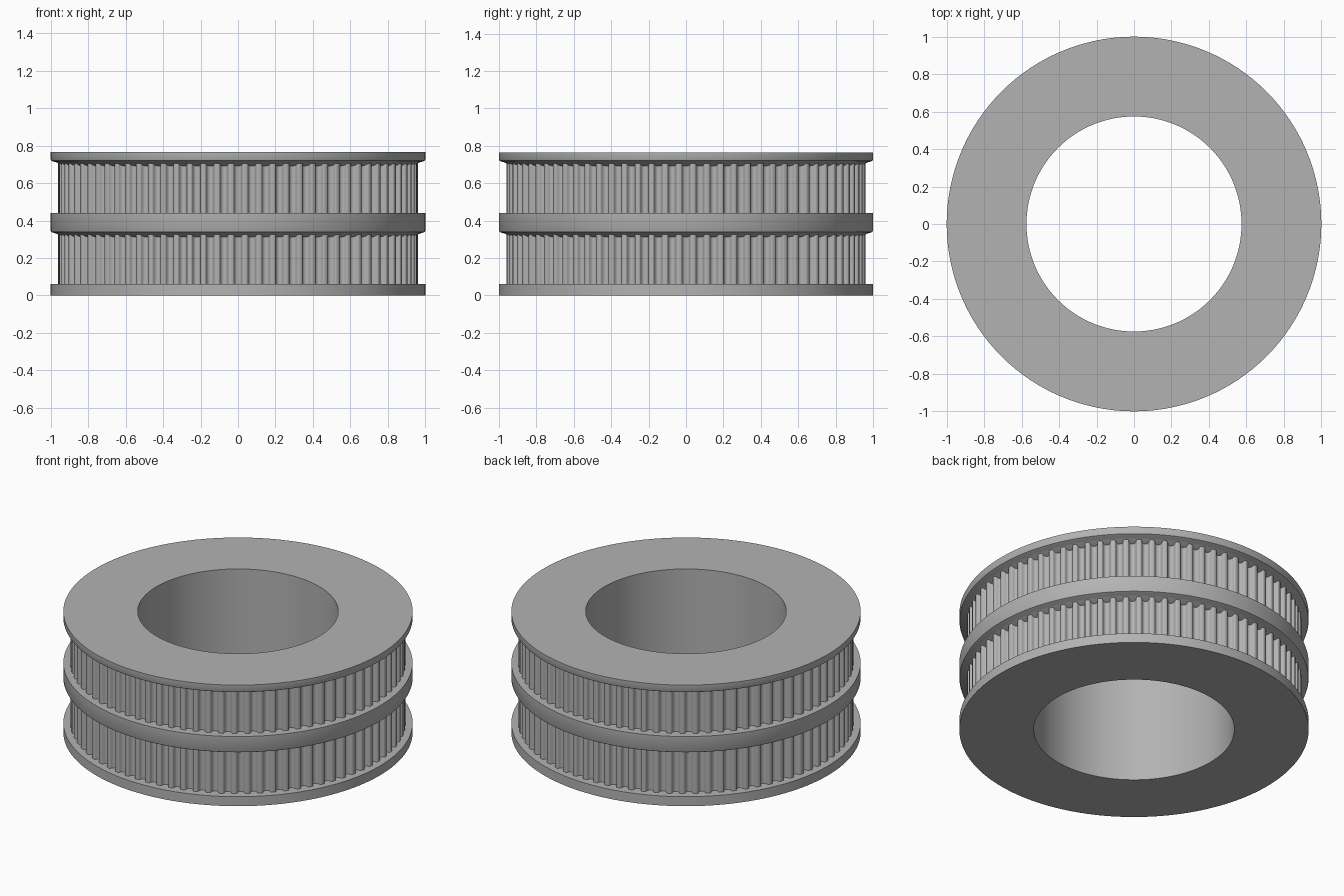
import bpy
import bmesh
from math import pi, sin, cos, radians

cube = bpy.data.objects.get("Cube")
if cube:
    bpy.data.objects.remove(cube, do_unlink=True)

TEETH = 80
LAND_R = 0.96       # tooth tips
ROOT_R = 0.93       # groove floors
BORE_R = 0.574
HEIGHT = 0.765

metal = bpy.data.materials.new("grey metal")
metal.use_nodes = True
metal.diffuse_color = (0.45, 0.45, 0.45, 1)
metal.node_tree.nodes["Principled BSDF"].inputs["Base Color"].default_value = (0.45, 0.45, 0.45, 1)


def ring_solid(name, sections, angle):
    """Closed ring: each section is a closed list of (x, y, z), joined to the next."""
    bm = bmesh.new()
    loops = [[bm.verts.new(p) for p in s] for s in sections]
    for i, a in enumerate(loops):
        b = loops[(i + 1) % len(loops)]
        for j in range(len(a)):
            k = (j + 1) % len(a)
            bm.faces.new((a[j], b[j], b[k], a[k]))
    bmesh.ops.recalc_face_normals(bm, faces=bm.faces)
    mesh = bpy.data.meshes.new(name)
    bm.to_mesh(mesh)
    bm.free()
    mesh.materials.append(metal)
    obj = bpy.data.objects.new(name, mesh)
    bpy.context.collection.objects.link(obj)
    bpy.ops.object.select_all(action='DESELECT')
    obj.select_set(True)
    bpy.context.view_layer.objects.active = obj
    bpy.ops.object.shade_smooth_by_angle(angle=radians(angle))
    return obj


def lathe(name, profile, steps=192):
    turns = [2 * pi * i / steps for i in range(steps)]
    ring_solid(name, [[(r * cos(t), r * sin(t), z) for r, z in profile] for t in turns], 30)


def flange_underside(z):
    """Rounded lip running in to a shallow cone below a flange."""
    return [(1, z + 0.018), (0.997, z + 0.012), (0.99, z + 0.008),
            (0.972, z + 0.003), (0.96, z - 0.003), (0.945, z - 0.012), (0.92, z - 0.02)]


# Spool body: bore, core and three flanges in one profile
body = [(BORE_R, 0), (1, 0), (1, 0.06), (0.92, 0.06)]
body += reversed(flange_underside(0.328))
body += [(1, 0.44), (0.92, 0.44)]
body += reversed(flange_underside(0.708))
body += [(1, HEIGHT), (BORE_R, HEIGHT)]
lathe("pulley_body", body)

# One tooth pitch: flat land, rounded shoulders and a round-bottomed groove
pitch = 2 * pi / TEETH
depth = LAND_R - ROOT_R
outline = [(-0.5, 0), (-0.36, 0), (-0.31, 0.1), (-0.28, 0.3), (-0.25, 0.6), (-0.18, 0.85), (-0.09, 0.97)]
outline += [(0, 1)] + [(-a, d) for a, d in reversed(outline[1:])]


def toothed_band(name, low, high):
    sections = []
    for i in range(TEETH):
        for a, d in outline:
            t = (i + a) * pitch - pi / 2
            r = LAND_R - depth * d
            c, s = cos(t), sin(t)
            sections.append([(q * c, q * s, z) for q, z in
                             ((0.85, low), (r, low), (r, high), (0.85, high))])
    ring_solid(name, sections, 40)


toothed_band("lower_toothed_band", 0.05, 0.335)
toothed_band("upper_toothed_band", 0.43, 0.715)
